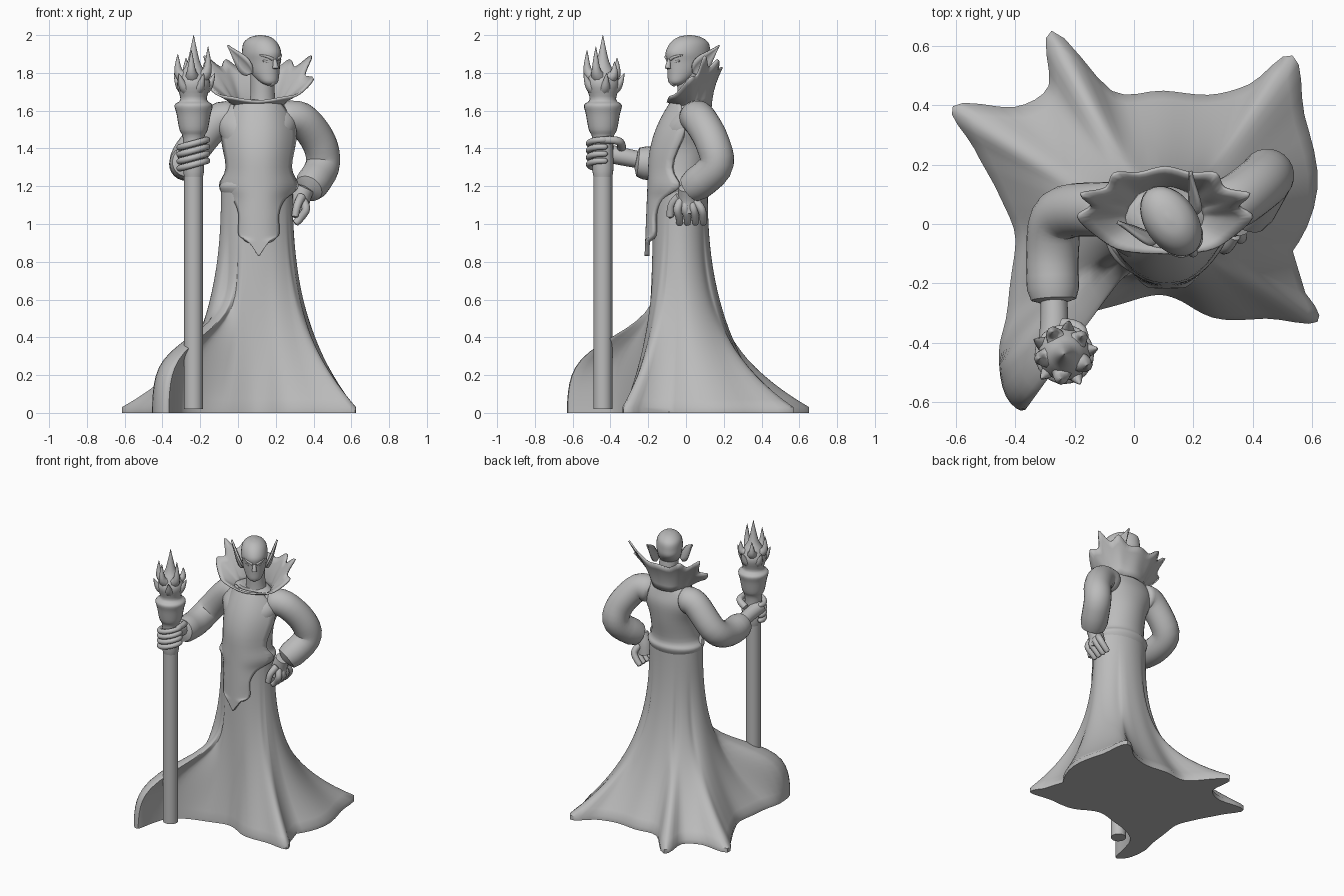
import bpy, math
from mathutils import Vector, Matrix

if "Cube" in bpy.data.objects:
    bpy.data.objects.remove(bpy.data.objects["Cube"])

GREY = (.5, .5, .5, 1)
plain_grey = bpy.data.materials.new("plain grey")
plain_grey.use_nodes = True
plain_grey.diffuse_color = GREY
plain_grey.node_tree.nodes["Principled BSDF"].inputs["Base Color"].default_value = GREY


def make(name, verts, faces, thickness=0):
    """Create a smooth-shaded object, optionally given thickness."""
    mesh = bpy.data.meshes.new(name)
    mesh.from_pydata([tuple(v) for v in verts], [], faces)
    mesh.materials.append(plain_grey)
    part = bpy.data.objects.new(name, mesh)
    bpy.context.collection.objects.link(part)
    bpy.ops.object.select_all(action='DESELECT')
    part.select_set(True)
    bpy.context.view_layer.objects.active = part
    bpy.ops.object.mode_set(mode='EDIT')
    bpy.ops.mesh.select_all(action='SELECT')
    bpy.ops.mesh.normals_make_consistent(inside=False)
    bpy.ops.object.mode_set(mode='OBJECT')
    bpy.ops.object.shade_smooth_by_angle(angle=math.radians(50))
    if thickness:
        solid = part.modifiers.new("thickness", 'SOLIDIFY')
        solid.thickness = thickness
        solid.offset = 0
    return part


def loft(name, rings, caps=True, closed=True, thickness=0):
    """Skin a list of equally long rings."""
    size = len(rings[0])
    last = (len(rings) - 1) * size
    faces = []
    for start in range(0, last, size):
        for j in range(size if closed else size - 1):
            k = (j + 1) % size
            faces.append((start + j, start + k, start + size + k, start + size + j))
    if caps:
        faces += [tuple(range(size)), tuple(range(last, last + size))]
    return make(name, [v for ring in rings for v in ring], faces, thickness)


def spline(points, steps=4, closed=False):
    """Smooth interpolation through tuples of any length."""
    count, result = len(points), []

    def pick(i):
        return points[i % count if closed else max(0, min(count - 1, i))]

    for i in range(count if closed else count - 1):
        for step in range(steps):
            t = step / steps
            result.append(tuple(
                b + t * ((c - a) / 2 + t * (a - 2.5 * b + 2 * c - d / 2 + t * (1.5 * (b - c) + (d - a) / 2)))
                for a, b, c, d in zip(pick(i - 1), pick(i), pick(i + 1), pick(i + 2))))
    return result if closed else result + [points[-1]]


def ellipse(centre, rx, ry, sides):
    turns = [math.tau * k / sides for k in range(sides)]
    return [Vector(centre) + Vector((rx * math.cos(a), ry * math.sin(a), 0)) for a in turns]


def stack(name, x, rows, sides=32):
    """Upright form; rows of height, depth, half width, half depth."""
    return loft(name, [ellipse((x, y, z), rx, ry, sides) for z, y, rx, ry in spline(rows)])


def tube(name, path, start, end, sides=12):
    """Round-ended tube along a path, tapering from start to end radius."""
    points = [Vector(p) for p in spline(path, 5)]
    final = len(points) - 1
    turn, previous, rings = Matrix.Identity(3), Vector((0, 0, 1)), []
    for i, point in enumerate(points):
        heading = (points[min(i + 1, final)] - points[max(i - 1, 0)]).normalized()
        turn = previous.rotation_difference(heading).to_matrix() @ turn
        previous = heading
        t = i / final
        near_end = min(1, min(t, 1 - t) * 10)
        radius = max(.001, (start + (end - start) * t) * math.sqrt(near_end * (2 - near_end)))
        rings.append([point + turn @ v for v in ellipse((0, 0, 0), radius, radius, sides)])
    return loft(name, rings)


def compass(degrees):
    angle = math.radians(degrees)
    return Vector((math.cos(angle), math.sin(angle), 0))


# Skirt: a waist ellipse spreading into a spiky hem given as angle and reach;
# at the front right it curls into a hollow fold, whose inner wall trails its waist angle
back = [(-8, .44), (16, .54), (40, .62), (54, .74), (60, .58), (72, .49), (90, .48), (110, .51),
        (119, .78), (128, .63), (140, .66), (149, .83), (156, .7), (167, .57), (183, .5), (205, .58),
        (216, .69), (226, .77), (232, .76)]
inner_wall = [(227, .64, 9), (222, .52, 17), (225, .4, 18), (234, .31, 14), (250, .235, 6)]
front = [(268, .21), (285, .24), (300, .33), (320, .45), (330, .6), (337, .52)]
hem = [row + (0,) for row in back] + inner_wall + [row + (0,) for row in front]
waist = Vector((.1, -.03, 0))
levels = 28
rings = []
for level in range(levels + 1):
    drop = level / levels
    z = Vector((0, 0, 1.2 + (.03 - 1.2) * drop))
    curl = 1 / (1 + math.exp(16 * (.68 - drop)))
    ring = []
    for degrees, reach, lag in spline(hem):
        side = compass(degrees + lag)
        fold = max(0, 1 - abs(degrees + lag - 228) / 20)
        spike = max(0, reach - .5) * (1 - fold)
        spread = drop ** (2.5 + 4 * spike)
        spread += (curl - spread) * min(1, 2 * fold)
        top = Vector((.19 * side.x, .145 * side.y, 0))
        ring.append(waist + z + top.lerp(compass(degrees) * reach, spread))
    rings.append(ring)
rings.append([Vector((v.x, v.y, 0)) for v in rings[-1]])
loft("skirt", rings)

# Torso with belt swell, and neck
stack("torso", .1, [(1.15, -.03, .18, .14), (1.2, -.03, .2, .16), (1.25, -.03, .17, .145), (1.4, -.01, .17, .15),
                    (1.52, .01, .21, .14), (1.6, .03, .19, .1), (1.66, .03, .1, .08)])
stack("neck", .13, [(1.6, .03, .08, .08), (1.68, .02, .065, .065), (1.8, .01, .065, .06)])

# Tabard: rows of height and half width, wrapped round the chest
tabard = []
for z, half in spline([(1.65, .1), (1.5, .19), (1.3, .165), (1.2, .2), (1.13, .13), (1.05, .1),
                       (.94, .1), (.9, .05), (.83, .003)]):
    depth = -.188 + (max(0, z - 1.3) ** 2 if z > 1.3 else .04 * (z - 1.3))
    wrap = 1.2 * max(0, half - .07)
    tabard.append([Vector((.11 + half * u / 8, depth + wrap * abs(u / 8) ** 2.4, z)) for u in range(-8, 9)])
loft("tabard", tabard, caps=False, closed=False, thickness=.025)

# Flared collar: half of a pointed rim, mirrored about the neck
half_rim = [(.14, -.09, 1.67), (.22, -.05, 1.69), (.295, .02, 1.77), (.25, .06, 1.79), (.285, .1, 1.89),
            (.2, .12, 1.83), (.17, .17, 1.87), (.09, .17, 1.82)]
rim = [(0, -.1, 1.65)] + half_rim + [(0, .19, 1.83)] + [(-x, y, z) for x, y, z in reversed(half_rim)]
collar = []
for level in range(6):
    t = level / 5
    ring = []
    for x, y, z in spline(rim, closed=True):
        out = Vector((x, y - .03, 0)).normalized()
        base = Vector((.12 * out.x, .03 + .1 * out.y, 1.62))
        ring.append(base.lerp(Vector((x, y, z)), t) - out * .2 * t * (1 - t) / 4 + Vector((.105, 0, 0)))
    collar.append(ring)
loft("collar", collar, caps=False, thickness=.012)

# Head, shaped facing forward and then turned to its left
head = [stack("head", 0, [(1.732, -.08, .01, .01), (1.75, -.07, .045, .045), (1.8, -.03, .07, .09),
                          (1.86, 0, .083, .124), (1.91, 0, .088, .13), (1.96, .01, .077, .11),
                          (1.99, .01, .045, .065), (2, .01, .005, .01)]),
        tube("nose", [(0, -.11, 1.885), (0, -.125, 1.85), (0, -.13, 1.82)], .007, .018),
        tube("chin", [(0, -.08, 1.77), (0, -.1, 1.75), (0, -.08, 1.74)], .015, .015)]
for word, z in (("upper_lip", 1.79), ("lower_lip", 1.777)):
    head.append(tube(word, [(-.025, -.095, z), (0, -.11, z), (.025, -.095, z)], .007, .007))
for word, side in (("left", 1), ("right", -1)):
    head.append(tube(word + "_brow", [(side * .01, -.122, 1.87), (side * .04, -.115, 1.885),
                                      (side * .07, -.08, 1.895)], .01, .004))
    head.append(tube(word + "_eye", [(side * .018, -.11, 1.856), (side * .036, -.105, 1.86),
                                     (side * .056, -.09, 1.865)], .008, .006))
    # Ear: a leaf swept back to a point
    ear = []
    for i in range(13):
        t = i / 12
        width = .06 * math.sin(math.pi * t ** .6) * (1 - t / 2) + .002
        spine = Vector((.07 + .08 * t, -.02 + .12 * t, 1.8 + .145 * t))
        ear.append([Vector((side * (spine.x + .3 * width * abs(u)), spine.y - .6 * width * u, spine.z + .7 * width * u))
                    for u in (-1, -.5, 0, .5, 1)])
    head.append(loft(word + "_ear", ear, caps=False, closed=False, thickness=.012))
for part in head:
    part.data.transform(Matrix.Translation((.125, .01, 0)) @ Matrix.Rotation(math.radians(35), 4, 'Z'))

# Sleeves
tube("left_sleeve", [(.22, .05, 1.55), (.33, .07, 1.555), (.43, .14, 1.43), (.445, .155, 1.3), (.36, 0, 1.17)],
     .092, .09, 24)
tube("right_sleeve", [(-.02, .05, 1.55), (-.11, .05, 1.545), (-.25, .03, 1.38), (-.275, -.1, 1.32),
                      (-.27, -.28, 1.33)], .092, .088, 24)

# Left hand resting on the hip
tube("left_palm", [(.36, .01, 1.2), (.33, .01, 1.13), (.32, .01, 1.05)], .05, .055)
for k in range(4):
    y = -.045 + k * .042
    tube("left_finger_%d" % k, [(.34, y / 2, 1.13), (.36, y, 1.08), (.33, y + .01, 1.03), (.3, y + .01, 1)], .024, .018)
tube("left_thumb", [(.34, -.03, 1.15), (.315, -.075, 1.1), (.3, -.085, 1.03)], .025, .018)

# Right hand gripping the staff
staff = Vector((-.235, -.44, 0))
tube("right_palm", [(-.27, -.25, 1.34), (-.27, -.35, 1.36), (-.28, -.46, 1.385)], .045, .05)
for k in range(4):
    arc = []
    for j in range(8):
        out = compass(150 + 33 * j)
        arc.append(staff + out * .073 + Vector((0, 0, 1.315 + k * .037 + .02 * out.x)))
    tube("right_finger_%d" % k, arc, .018, .016)
tube("right_thumb", [(-.25, -.34, 1.4), (-.18, -.36, 1.44), (-.17, -.47, 1.445)], .025, .018)

# Staff: straight shaft, flared grip and a spire
stack("staff_shaft", staff.x, [(.02, staff.y, .05, .05), (1.3, staff.y, .05, .05)], 24)
profile = [(1.25, .05), (1.3, .056), (1.45, .056), (1.5, .075), (1.58, .09), (1.63, .1), (1.66, .07), (1.74, .088),
           (1.8, .065), (1.86, .033), (2, .001)]
stack("staff_head", staff.x, [(z, staff.y, radius, radius) for z, radius in profile], 24)

# Thorns in two alternating rings around the spire
for k in range(10):
    upper = k % 2
    out = compass(36 * k + 10)
    base = staff + Vector((0, 0, 1.77 if upper else 1.71))
    reach, rise = (.085, .08 + .01 * k) if upper else (.115, .09)
    up = Vector((0, 0, rise))
    tube("thorn_%d" % k, [base + out * .03, base + out * .08 + up / 4, base + out * reach + up], .05, 0, 8)
